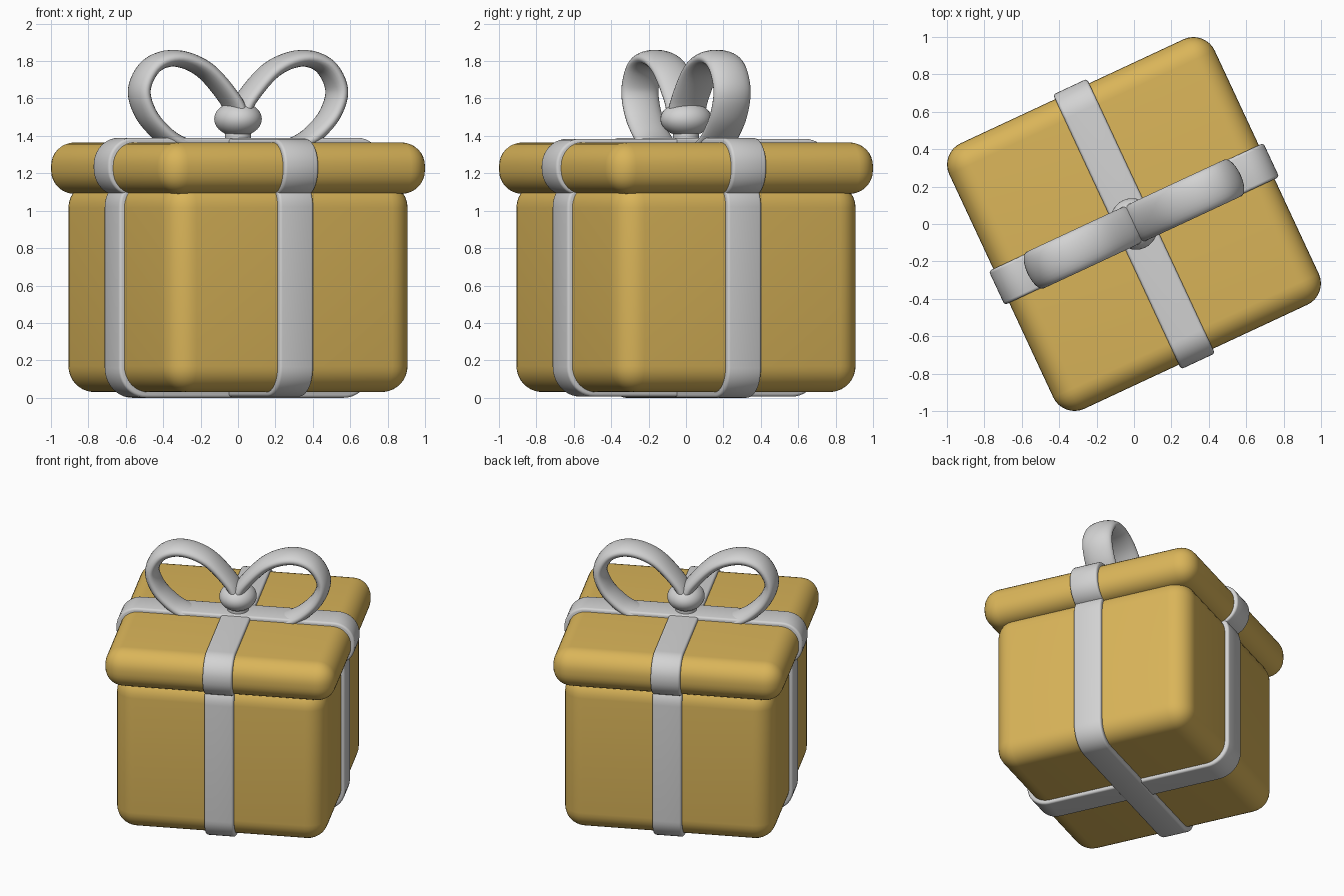
import bpy, bmesh, math
from mathutils import Vector, Matrix

if "Cube" in bpy.data.objects:
    bpy.data.objects.remove(bpy.data.objects["Cube"], do_unlink=True)

TURN = math.radians(25)  # the whole gift is turned on the spot


def material(name, color):
    m = bpy.data.materials.new(name)
    m.use_nodes = True
    m.diffuse_color = color
    m.node_tree.nodes["Principled BSDF"].inputs["Base Color"].default_value = color
    return m


gold = material("gold_paper", (0.70, 0.46, 0.10, 1))
silver = material("silver_ribbon", (0.65, 0.65, 0.65, 1))


def finish(name, bm, mat, angle=0.0):
    bmesh.ops.recalc_face_normals(bm, faces=bm.faces)
    bm.transform(Matrix.Rotation(TURN + angle, 4, "Z"))
    mesh = bpy.data.meshes.new(name)
    bm.to_mesh(mesh)
    bm.free()
    mesh.materials.append(mat)
    ob = bpy.data.objects.new(name, mesh)
    bpy.context.collection.objects.link(ob)
    bpy.ops.object.select_all(action="DESELECT")
    ob.select_set(True)
    bpy.context.view_layer.objects.active = ob
    bpy.ops.object.shade_smooth_by_angle(angle=math.radians(40))
    return ob


def block(half_x, half_y, z0, z1):
    bm = bmesh.new()
    bmesh.ops.create_cube(bm, size=2)
    bm.transform(Matrix.Translation((0, 0, (z0 + z1) / 2))
                 @ Matrix.Diagonal((half_x, half_y, (z1 - z0) / 2, 1)))
    return bm


def bevel(bm, edges, radius, segments):
    bmesh.ops.bevel(bm, geom=edges, offset=radius, segments=segments,
                    profile=0.5, affect="EDGES", clamp_overlap=True)


def rounded_box(name, half, z0, z1, radius):
    bm = block(half, half, z0, z1)
    bevel(bm, bm.edges[:], radius, 8)
    finish(name, bm, gold)


def ribbon_band(name, half, z0, z1, radius, angle):
    # Slab with rounded corners; only its outer rim shows around the box
    bm = block(half, 0.1, z0, z1)
    across = [e for e in bm.edges
              if abs(e.verts[0].co.y - e.verts[1].co.y) > 0.1]
    bevel(bm, across, radius, 10)
    rim = [e for e in bm.edges
           if abs(e.verts[0].co.y - e.verts[1].co.y) < 0.01]
    bevel(bm, rim, 0.015, 3)
    finish(name, bm, silver, angle)


# Box and lid
rounded_box("box_body", 0.717, 0.03, 1.155, 0.14)
rounded_box("lid", 0.783, 1.09, 1.365, 0.125)

# Crossing ribbons on box and lid
for label, angle, drop in (("side", 0, 0.0), ("front", math.pi / 2, 0.006)):
    ribbon_band(label + "_box_ribbon", 0.745, drop, 1.18, 0.16, angle)
    ribbon_band(label + "_lid_ribbon", 0.81, 1.08, 1.39 - drop, 0.145, angle)


def smooth_path(points, steps):
    # Catmull-Rom curve through the points
    p = [Vector(q) for q in points]
    p = [2 * p[0] - p[1]] + p + [2 * p[-1] - p[-2]]
    out = []
    for a, b, c, d in zip(p, p[1:], p[2:], p[3:]):
        for i in range(steps):
            t = i / steps
            out.append(0.5 * (2 * b + (c - a) * t
                              + (2 * a - 5 * b + 4 * c - d) * t ** 2
                              + (3 * b - a - 3 * c + d) * t ** 3))
    return out + [p[-2]]


def bow_loop(name, angle):
    # Soft flattened strap swept along the loop
    path = smooth_path([(0.0, 0, 1.5), (0.05, 0, 1.6), (0.2, 0, 1.755),
                        (0.37, 0, 1.815), (0.51, 0, 1.775), (0.582, 0, 1.65),
                        (0.545, 0, 1.52), (0.45, 0, 1.415),
                        (0.35, 0, 1.355), (0.2, 0, 1.31)], 6)
    sides = 24
    bm = bmesh.new()
    rings = []
    for i, p in enumerate(path):
        tangent = (path[min(i + 1, len(path) - 1)] - path[max(i - 1, 0)]).normalized()
        normal = tangent.cross(Vector((0, 1, 0)))
        ring = []
        for k in range(sides):
            a = math.tau * k / sides
            ring.append(bm.verts.new(p + normal * 0.045 * math.sin(a)
                                     + Vector((0, 0.108 * math.cos(a), 0))))
        rings.append(ring)
    for r, s in zip(rings, rings[1:]):
        for k in range(sides):
            n = (k + 1) % sides
            bm.faces.new((r[k], r[n], s[n], s[k]))
    bm.faces.new(rings[0])
    bm.faces.new(rings[-1])
    finish(name, bm, silver, angle)


bow_loop("left_bow_loop", 0)
bow_loop("right_bow_loop", math.pi)

# Knot and the short neck beneath it
bm = bmesh.new()
bmesh.ops.create_uvsphere(bm, u_segments=32, v_segments=20, radius=1)
bm.transform(Matrix.Translation((0, 0, 1.49)) @ Matrix.Diagonal((0.125, 0.14, 0.093, 1)))
finish("bow_knot", bm, silver)

bm = bmesh.new()
bmesh.ops.create_cone(bm, cap_ends=True, segments=32, radius1=0.07,
                      radius2=0.07, depth=0.1)
bm.transform(Matrix.Translation((0, 0, 1.4)))
finish("knot_neck", bm, silver)
